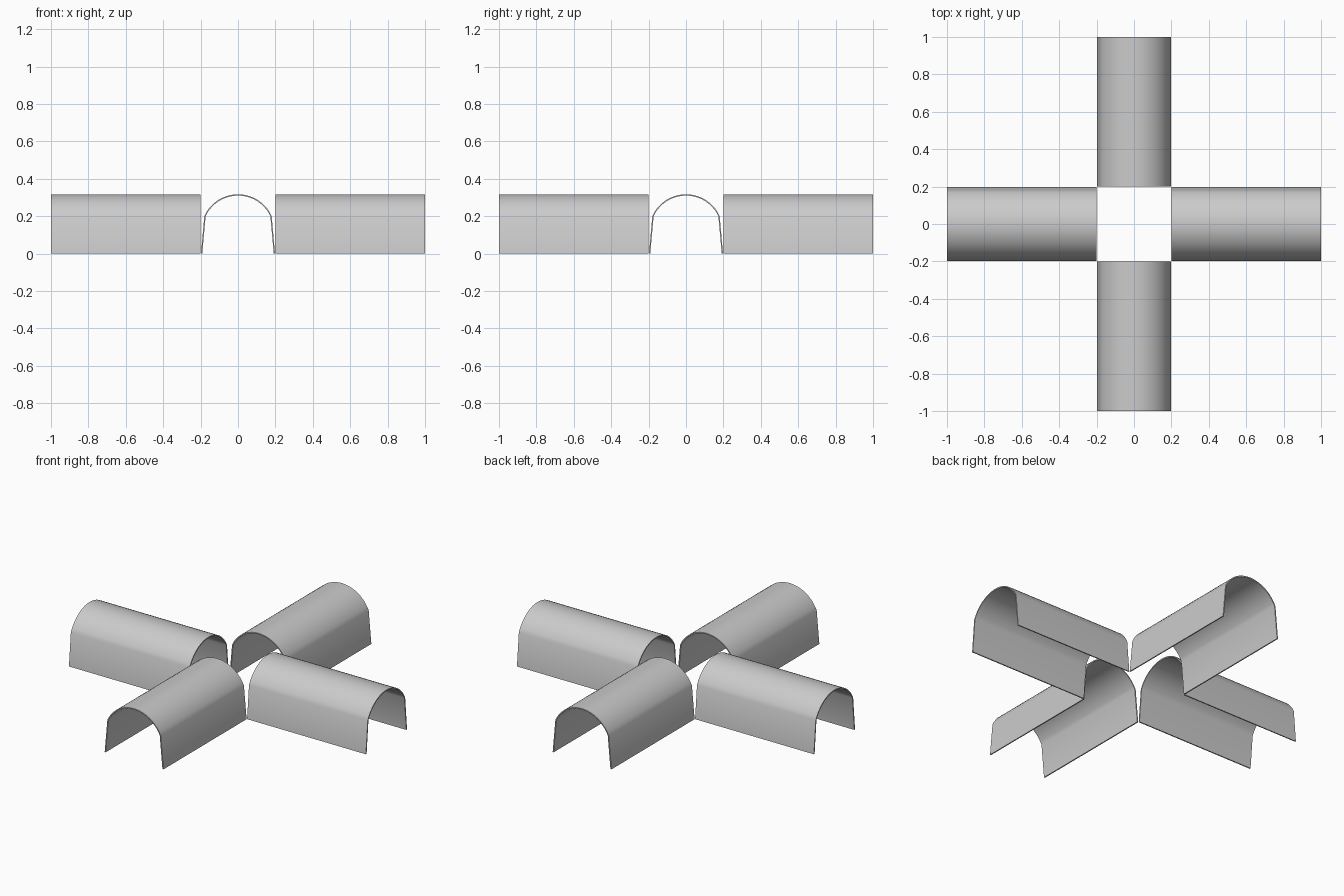
import bpy, bmesh, math
from mathutils import Matrix

if "Cube" in bpy.data.objects:
    bpy.data.objects.remove(bpy.data.objects["Cube"])

SEG = 20


def arch(half_base, half_spring, spring_z, top_z):
    """Left foot, crown arc, right foot as (x, z) points."""
    rise = top_z - spring_z
    r = (half_spring ** 2 + rise ** 2) / (2 * rise)
    a = math.asin(half_spring / r)
    pts = [(-half_base, 0)]
    for i in range(SEG + 1):
        t = -a + 2 * a * i / SEG
        pts.append((r * math.sin(t), top_z - r + r * math.cos(t)))
    return pts + [(half_base, 0)]


def vault(name, angle):
    """Thin arched shell running outward from the open crossing."""
    outer = arch(0.198, 0.180, 0.20, 0.317)
    inner = arch(0.191, 0.173, 0.20, 0.310)
    bm = bmesh.new()
    rings = []
    for y in (-1.0, -0.2):
        rings.append([bm.verts.new((x, y, z)) for x, z in outer + inner[::-1]])
    n = len(rings[0])
    m = len(outer)
    for i in range(n):
        j = (i + 1) % n
        bm.faces.new((rings[0][i], rings[0][j], rings[1][j], rings[1][i]))
    # end rims between outer and inner skins
    for ring in rings:
        for i in range(m - 1):
            bm.faces.new((ring[i], ring[i + 1], ring[n - 2 - i], ring[n - 1 - i]))
    bmesh.ops.recalc_face_normals(bm, faces=bm.faces)
    bm.transform(Matrix.Rotation(angle, 4, 'Z'))
    mesh = bpy.data.meshes.new(name)
    bm.to_mesh(mesh)
    bm.free()
    ob = bpy.data.objects.new(name, mesh)
    bpy.context.collection.objects.link(ob)
    bpy.ops.object.select_all(action='DESELECT')
    ob.select_set(True)
    bpy.context.view_layer.objects.active = ob
    bpy.ops.object.shade_smooth_by_angle(angle=math.radians(30))


# four vault arms around the crossing
for k, side in enumerate(("front", "right", "back", "left")):
    vault(side + "_vault", k * math.pi / 2)
